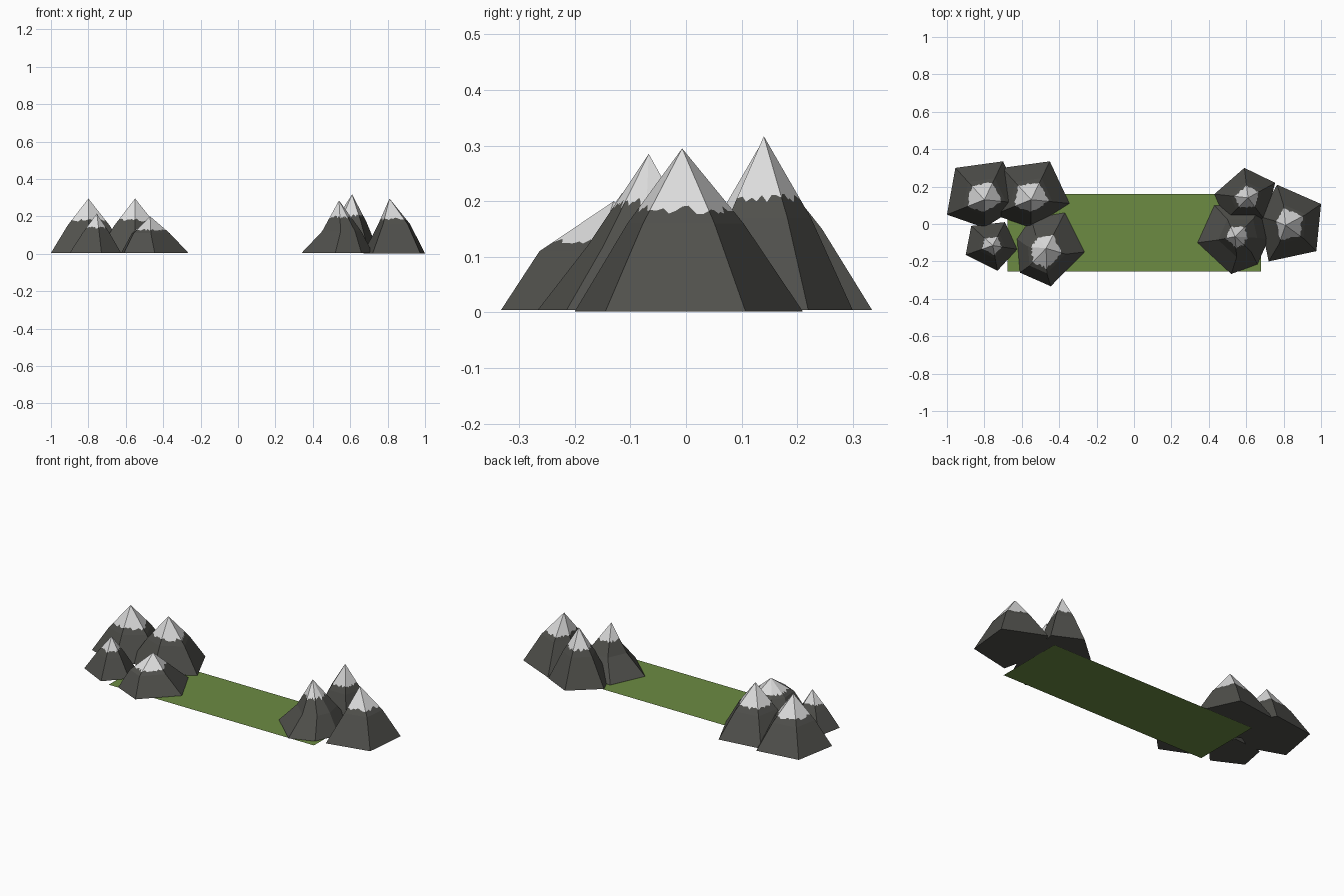
import bpy, random
from mathutils import Vector

if "Cube" in bpy.data.objects:
    bpy.data.objects.remove(bpy.data.objects["Cube"])

random.seed(4)


def material(name, rgb):
    m = bpy.data.materials.new(name)
    m.diffuse_color = (*rgb, 1)
    m.use_nodes = True
    m.node_tree.nodes["Principled BSDF"].inputs["Base Color"].default_value = m.diffuse_color
    return m


ROCK = material("dark_rock", (0.08, 0.08, 0.072))
SNOW = material("snow", (0.72, 0.72, 0.72))
GRASS = material("grass_green", (0.15, 0.26, 0.055))


def add_object(name, verts, faces, mats, ids):
    me = bpy.data.meshes.new(name)
    me.from_pydata(verts, [], faces)
    for m in mats:
        me.materials.append(m)
    for p, i in zip(me.polygons, ids):
        p.material_index = i
    me.update()
    ob = bpy.data.objects.new(name, me)
    bpy.context.collection.objects.link(ob)
    return ob


def mountain(name, peak, outline, mid_z, mid_frac, snow_z, shift=(0, 0), z0=0.004):
    """Faceted peak: base ring, mid ring, apex, with a ragged snow line on each upper facet."""
    apex = Vector(peak)
    n = len(outline)
    base = [Vector((x, y, z0)) for x, y in outline]
    mid = [Vector((apex.x + (b.x - apex.x) * mid_frac + shift[0],
                   apex.y + (b.y - apex.y) * mid_frac + shift[1], mid_z)) for b in base]
    verts = base + mid + [apex]
    faces, ids = [tuple(reversed(range(n)))], [0]
    s = (apex.z - snow_z) / (apex.z - mid_z)     # snow line as a share of the slope
    corner = []
    for m in mid:
        corner.append(len(verts))
        verts.append(apex.lerp(m, s + random.uniform(-0.03, 0.03)))
    steps = 9
    for i in range(n):
        j = (i + 1) % n
        faces.append((i, j, n + j, n + i))
        ids.append(0)
        # ragged line lying in the facet
        line = [corner[i]]
        for k in range(1, steps):
            p = mid[i].lerp(mid[j], k / steps)
            line.append(len(verts))
            verts.append(apex.lerp(p, s + random.uniform(-0.06, 0.06)))
        line.append(corner[j])
        faces.append((n + i, n + j, *reversed(line)))
        ids.append(0)
        faces.append((*line, 2 * n))
        ids.append(1)
    return add_object(name, verts, faces, (ROCK, SNOW), ids)


# Grass strip between the two groups
add_object("grass_strip",
           [(-0.675, -0.255, 0), (0.68, -0.255, 0), (0.68, 0.16, 0), (-0.675, 0.16, 0)],
           [(0, 1, 2, 3)], (GRASS,), [0])

# Left group: two equal peaks behind, two smaller ones in front
tall = [(0.10, 0.205), (-0.155, 0.17), (-0.20, -0.08), (0.0, -0.15), (0.205, -0.02)]
for name, x in (("left_back_outer_mountain", -0.80), ("left_back_inner_mountain", -0.55)):
    mountain(name, (x, 0.13, 0.295), [(x + a, 0.13 + b) for a, b in tall], 0.15, 0.56, 0.18)
mountain("left_front_small_mountain", (-0.755, -0.115, 0.215),
         [(-0.625, -0.135), (-0.69, 0.01), (-0.87, -0.01), (-0.90, -0.165), (-0.73, -0.25)],
         0.11, 0.53, 0.14)
mountain("left_front_squat_mountain", (-0.47, -0.13, 0.20),
         [(-0.265, -0.15), (-0.37, 0.06), (-0.55, 0.03), (-0.625, -0.08),
          (-0.61, -0.26), (-0.445, -0.333)],
         0.11, 0.56, 0.128, (-0.01, -0.02))

# Right group: three peaks
mountain("right_back_mountain", (0.61, 0.14, 0.317),
         [(0.755, 0.22), (0.59, 0.30), (0.43, 0.16), (0.49, 0.02), (0.70, 0.02)],
         0.17, 0.53, 0.205)
mountain("right_inner_mountain", (0.54, -0.067, 0.285),
         [(0.72, -0.08), (0.68, 0.10), (0.43, 0.10), (0.34, -0.10), (0.52, -0.267), (0.66, -0.215)],
         0.12, 0.55, 0.195, (0.02, 0))
mountain("right_outer_mountain", (0.81, -0.007, 0.295),
         [(1.0, 0.107), (0.765, 0.21), (0.67, 0.04), (0.72, -0.20), (0.975, -0.145)],
         0.16, 0.51, 0.185, (0.012, 0), 0.002)
